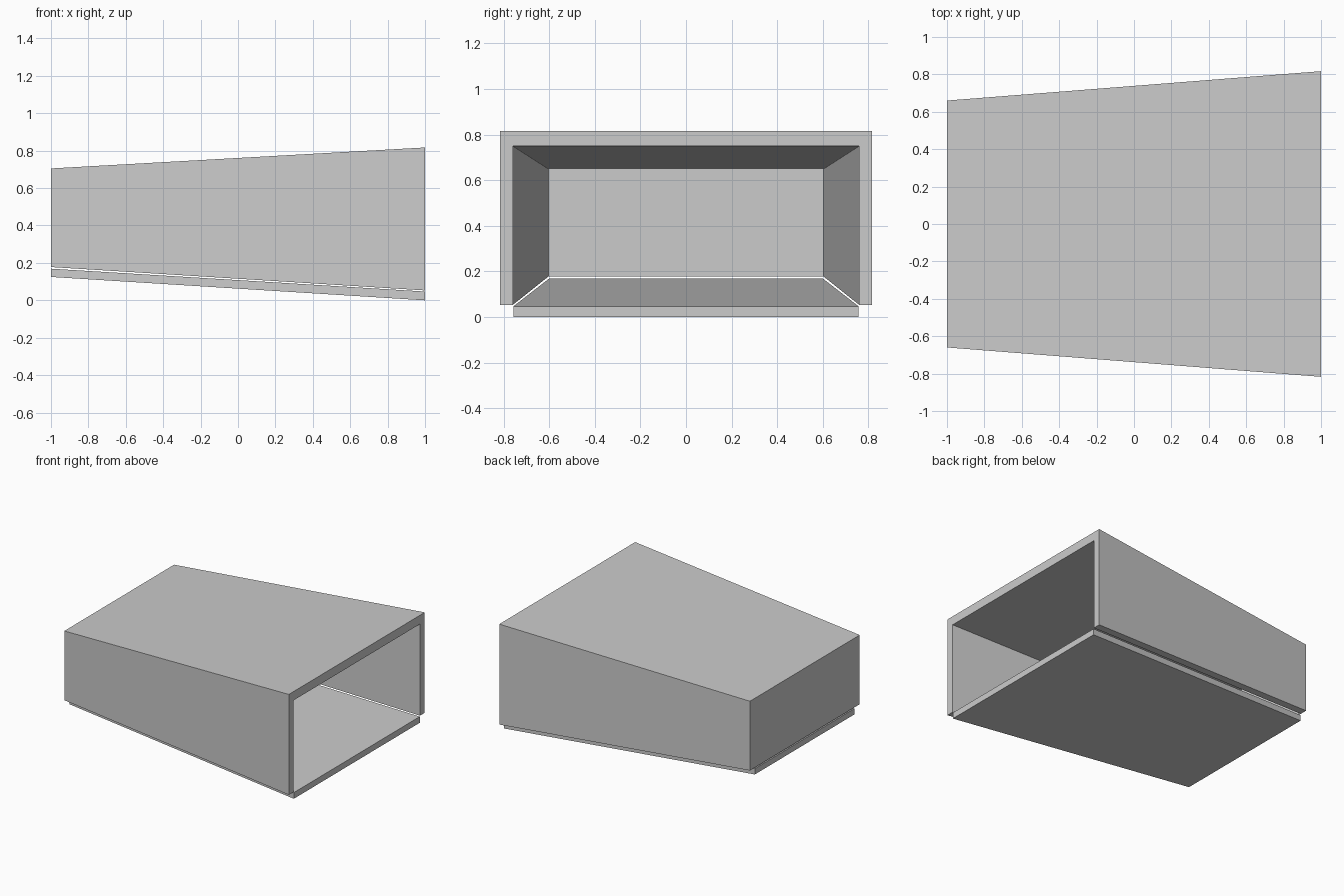
import bpy

if "Cube" in bpy.data.objects:
    bpy.data.objects.remove(bpy.data.objects["Cube"])


def make_mesh(name, verts, faces):
    mesh = bpy.data.meshes.new(name)
    mesh.from_pydata(verts, [], faces)
    mesh.validate()
    obj = bpy.data.objects.new(name, mesh)
    bpy.context.collection.objects.link(obj)
    return obj


def section(x, half_width, low, high):
    """Rectangle across the length: left low, left high, right high, right low."""
    w = half_width
    return [(x, -w, low), (x, -w, high), (x, w, high), (x, w, low)]


# Tapered hood: roof, two side walls and a thin closed back, open front and underside
hood_verts = (
    section(1, 0.817, 0.053, 0.817)             # outer front 0-3
    + section(-1, 0.66, 0.178, 0.705)           # outer back 4-7
    + section(1, 0.76, 0.053, 0.75)             # inner front 8-11
    + section(-0.996, 0.603, 0.178, 0.649)      # inner back 12-15
)
hood_faces = [(7, 6, 5, 4), (12, 13, 14, 15),   # back panel outside and inside
              (0, 8, 9, 10, 11, 3, 2, 1),       # front rim
              (0, 4, 7, 3, 11, 15, 12, 8)]      # lower rim
for i in range(3):
    hood_faces.append((i, i + 1, i + 5, i + 4))
    hood_faces.append((i + 8, i + 12, i + 13, i + 9))
make_mesh("tapered_hood", hood_verts, hood_faces)

# Sloping floor panel, separated from the hood by a narrow gap
floor_verts = section(1, 0.757, 0.0, 0.047) + section(-1, 0.60, 0.125, 0.169)
floor_faces = [(3, 2, 1, 0), (4, 5, 6, 7)]
floor_faces += [(i, (i + 1) % 4, (i + 1) % 4 + 4, i + 4) for i in range(4)]
make_mesh("floor_panel", floor_verts, floor_faces)

# Consistent outward normals
import bmesh
for obj in bpy.context.collection.objects:
    bm = bmesh.new()
    bm.from_mesh(obj.data)
    bmesh.ops.recalc_face_normals(bm, faces=bm.faces)
    bm.to_mesh(obj.data)
    bm.free()
